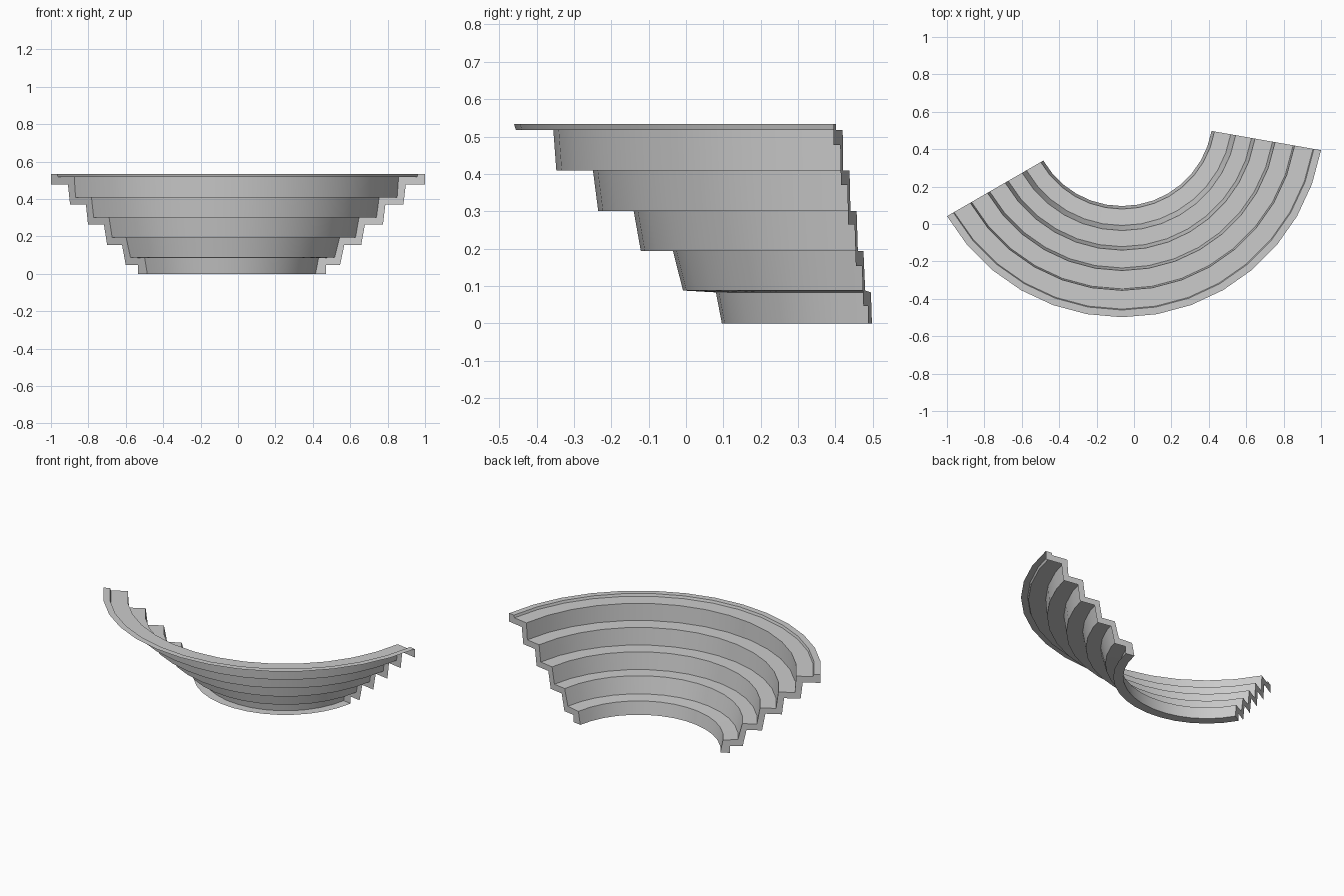
import bpy, bmesh
from math import radians, cos, sin

if "Cube" in bpy.data.objects:
    bpy.data.objects.remove(bpy.data.objects["Cube"])

CX, CY = -0.064, 0.582          # centre of the arc
START, STEP, SEGS = 210, 10, 14  # sweep in degrees

# (radius, height) of the visible surface: base strip, risers, treads, rim
upper = [(0.544, 0), (0.486, 0), (0.502, 0.083), (0.590, 0.088), (0.617, 0.194),
         (0.703, 0.194), (0.722, 0.301), (0.817, 0.301), (0.831, 0.409),
         (0.929, 0.409), (0.937, 0.517), (1.037, 0.517), (1.042, 0.533),
         (1.0805, 0.533)]
# underside of the section, seen only on the two end walls
under = [(1.0805, 0.478), (0.976, 0.478), (0.963, 0.370), (0.865, 0.370),
         (0.852, 0.264), (0.754, 0.264), (0.734, 0.154), (0.642, 0.154),
         (0.619, 0.046), (0.544, 0.046)]


def place(r, z, deg):
    a = radians(deg)
    return (CX + r * cos(a), CY + r * sin(a), z)


def make_object(name, bm):
    mesh = bpy.data.meshes.new(name)
    bm.to_mesh(mesh)
    bm.free()
    ob = bpy.data.objects.new(name, mesh)
    bpy.context.collection.objects.link(ob)
    return ob


# Stepped seating tiers, an open shell swept round the arc
bm = bmesh.new()
rings = [[bm.verts.new(place(r, z, START + i * STEP)) for r, z in upper]
         for i in range(SEGS + 1)]
for a, b in zip(rings, rings[1:]):
    for j in range(len(upper) - 1):
        bm.faces.new((a[j], a[j + 1], b[j + 1], b[j]))
tiers = make_object("stepped_tiers", bm)
bpy.context.view_layer.objects.active = tiers
tiers.select_set(True)
bpy.ops.object.shade_smooth_by_angle(angle=radians(30))

# Flat end walls closing the section at both ends
for name, deg, flip in (("left_end_wall", START, True),
                        ("right_end_wall", START + SEGS * STEP, False)):
    bm = bmesh.new()
    face = bm.faces.new([bm.verts.new(place(r, z, deg)) for r, z in upper + under])
    face.normal_update()
    if face.normal.y < 0:
        face.normal_flip()
    make_object(name, bm)
